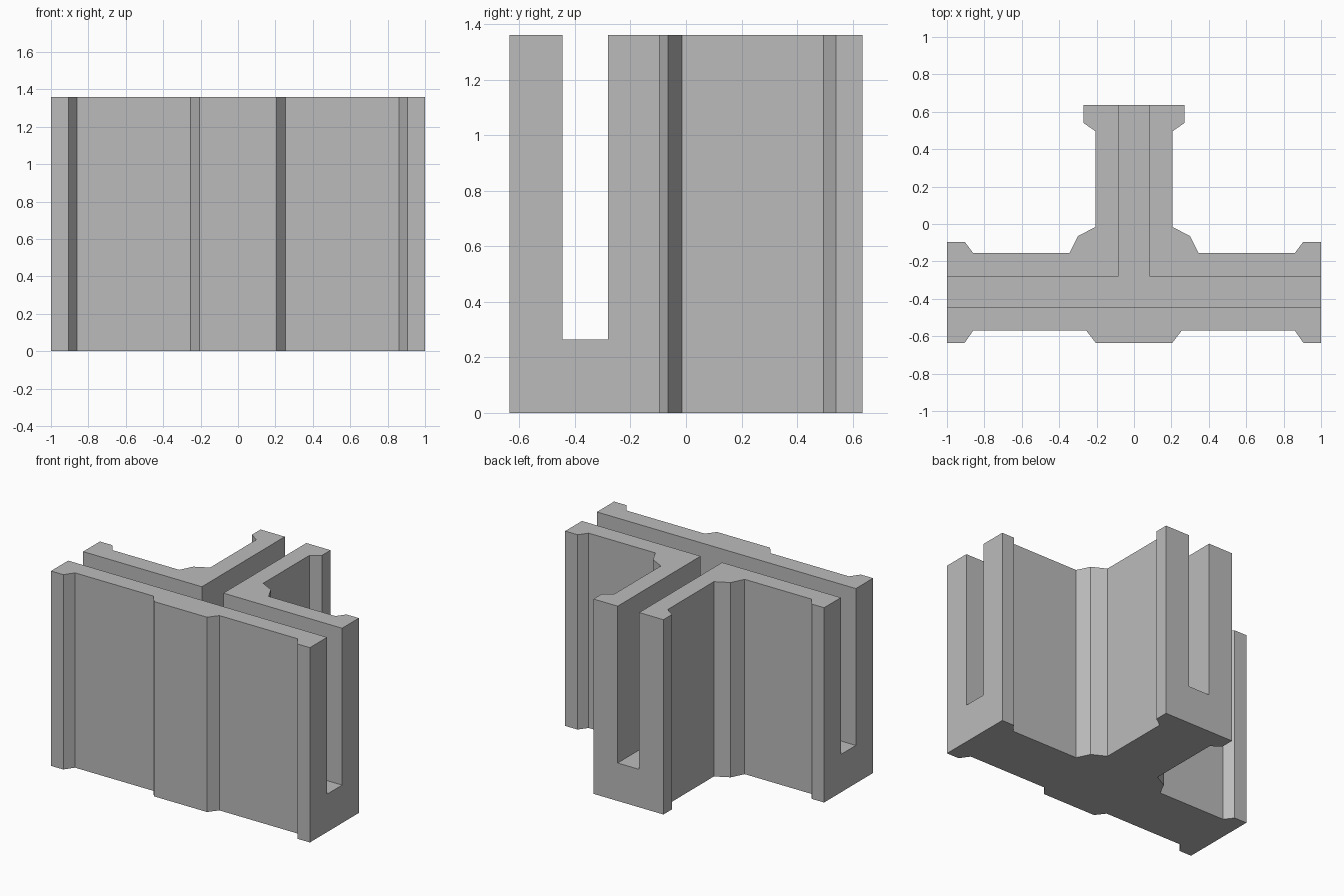
import bpy
import bmesh

cube = bpy.data.objects.get("Cube")
if cube:
    bpy.data.objects.remove(cube, do_unlink=True)

HEIGHT = 1.36
SLOT_FLOOR = 0.265

grey = bpy.data.materials.new("plain grey")
grey.use_nodes = True
colour = (0.5, 0.5, 0.5, 1)
grey.diffuse_color = colour
grey.node_tree.nodes["Principled BSDF"].inputs["Base Color"].default_value = colour


def extrude_symmetric(name, half, z0, z1):
    """Prism from the +x half of an outline, mirrored across x = 0."""
    outline = half + [(-x, y) for x, y in reversed(half)]
    bm = bmesh.new()
    face = bm.faces.new([bm.verts.new((x, y, z0)) for x, y in outline])
    top = bmesh.ops.extrude_face_region(bm, geom=[face])["geom"]
    bmesh.ops.translate(bm, vec=(0, 0, z1 - z0),
                        verts=[v for v in top if isinstance(v, bmesh.types.BMVert)])
    bmesh.ops.recalc_face_normals(bm, faces=bm.faces)
    mesh = bpy.data.meshes.new(name)
    bm.to_mesh(mesh)
    bm.free()
    mesh.materials.append(grey)
    obj = bpy.data.objects.new(name, mesh)
    bpy.context.collection.objects.link(obj)
    return obj


# T-shaped body: front pad and end ribs, filleted corner, flared stem end
body = extrude_symmetric("connector_body", [
    (0.205, -0.635), (0.255, -0.57), (0.86, -0.57), (0.905, -0.635),
    (1, -0.635), (1, -0.095), (0.905, -0.095), (0.86, -0.155),
    (0.345, -0.155), (0.3, -0.065), (0.205, -0.015), (0.205, 0.495),
    (0.27, 0.54), (0.27, 0.635)], 0, HEIGHT)

# T-shaped panel slot, open at the top and at all three ends
cutter = extrude_symmetric("slot_cutter", [
    (1.1, -0.445), (1.1, -0.28), (0.083, -0.28), (0.083, 0.75)],
    SLOT_FLOOR, HEIGHT + 0.1)
cutter.hide_render = True
cutter.hide_viewport = True

cut = body.modifiers.new("panel_slot", "BOOLEAN")
cut.operation = "DIFFERENCE"
cut.solver = "EXACT"
cut.object = cutter
